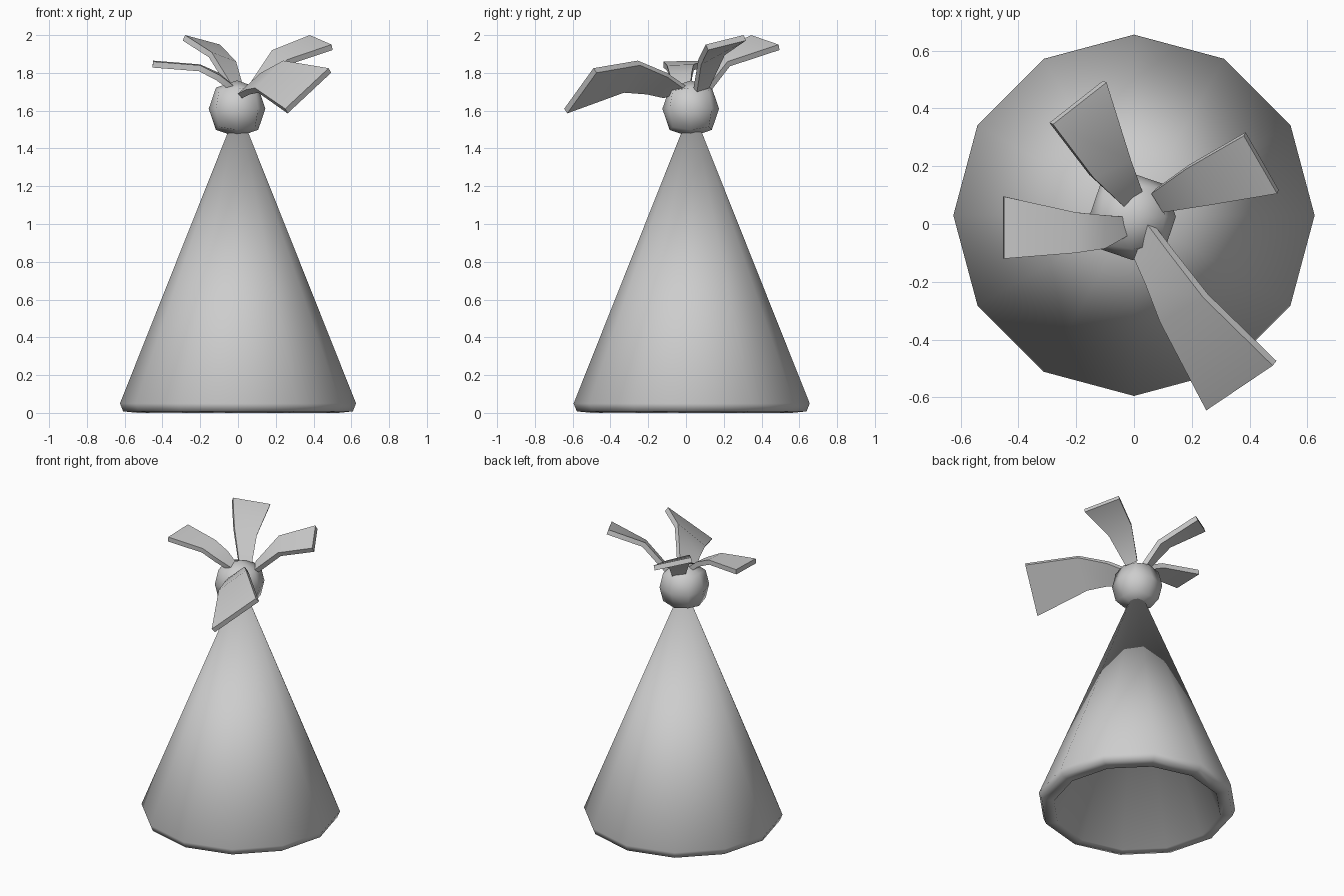
import bpy, bmesh, math
from mathutils import Vector

default = bpy.data.objects.get("Cube")
if default:
    bpy.data.objects.remove(default)

grey = bpy.data.materials.new("plain_grey")
grey.use_nodes = True
colour = (0.61, 0.61, 0.61, 1)
grey.diffuse_color = colour
grey.node_tree.nodes["Principled BSDF"].inputs["Base Color"].default_value = colour


def finish(name, bm, angle, location=(0, 0, 0), thickness=0):
    mesh = bpy.data.meshes.new(name)
    bm.to_mesh(mesh)
    bm.free()
    mesh.materials.append(grey)
    obj = bpy.data.objects.new(name, mesh)
    obj.location = location
    bpy.context.collection.objects.link(obj)
    bpy.ops.object.select_all(action='DESELECT')
    obj.select_set(True)
    bpy.context.view_layer.objects.active = obj
    if thickness:
        solid = obj.modifiers.new("thickness", 'SOLIDIFY')
        solid.thickness = thickness
        solid.offset = -1
        bpy.ops.object.modifier_apply(modifier=solid.name)
    bpy.ops.object.shade_smooth_by_angle(angle=math.radians(angle))


# Hollow twelve-sided cone: outer wall, bevelled rim and inner wall,
# each wall closing in a single smooth point
SIDES = 12
profile = [(0, 1.62), (0.625, 0.05), (0.608, 0.008), (0.53, 0), (0, 1.37)]
bm = bmesh.new()
rings = []
for radius, z in profile:
    angles = [math.tau * i / SIDES for i in range(SIDES if radius else 1)]
    rings.append([bm.verts.new((radius * math.cos(a), radius * math.sin(a), z)) for a in angles])
for upper, lower in zip(rings, rings[1:]):
    for i in range(SIDES):
        j = (i + 1) % SIDES
        corners = [upper[i % len(upper)], lower[i % len(lower)],
                   lower[j % len(lower)], upper[j % len(upper)]]
        bm.faces.new(list(dict.fromkeys(corners)))
bmesh.ops.recalc_face_normals(bm, faces=bm.faces)
finish("hollow_cone", bm, 85, (0, 0.03, 0))

# Faceted ball at the tip: a subdivided cube rounded out,
# with its edges and corners left slightly proud
bm = bmesh.new()
bmesh.ops.create_cube(bm, size=1)
bmesh.ops.subdivide_edges(bm, edges=bm.edges[:], cuts=1, use_grid_fill=True)
for v in bm.verts:
    axes = sum(abs(c) > 0.1 for c in v.co)
    v.co = v.co.normalized() * (0.142 + 0.008 * axes)
finish("tip_ball", bm, 60, (-0.005, 0.025, 1.61))

# Curved blades: pairs of edge points from the tip to the root
blades = {
    "left_back_blade": [
        ((0.38, 0.305, 2.0), (0.495, 0.105, 1.95)),
        ((0.18, 0.19, 1.92), (0.26, 0.065, 1.87)),
        ((0.06, 0.105, 1.74), (0.1, 0.04, 1.72))],
    "right_back_blade": [
        ((-0.28, 0.345, 2.0), (-0.095, 0.49, 1.95)),
        ((-0.14, 0.16, 1.91), (-0.01, 0.22, 1.86)),
        ((-0.035, 0.06, 1.74), (0.03, 0.11, 1.72))],
    "right_blade": [
        ((-0.45, 0.095, 1.865), (-0.45, -0.12, 1.86)),
        ((-0.2, 0.04, 1.845), (-0.2, -0.1, 1.84)),
        ((-0.1, 0.03, 1.8), (-0.1, -0.085, 1.79)),
        ((-0.03, 0.025, 1.74), (-0.02, -0.04, 1.73))],
    "left_front_blade": [
        ((0.48, -0.49, 1.825), (0.25, -0.645, 1.61)),
        ((0.24, -0.255, 1.865), (0.09, -0.34, 1.72)),
        ((0.12, -0.1, 1.8), (0.04, -0.21, 1.71)),
        ((0.045, 0, 1.73), (0, -0.12, 1.69))],
}
for name, sections in blades.items():
    bm = bmesh.new()
    rows = [[bm.verts.new(Vector(p)) for p in pair] for pair in sections]
    for (a, b), (c, d) in zip(rows, rows[1:]):
        bm.faces.new((a, b, d, c))
    bm.normal_update()
    if sum(f.normal.z for f in bm.faces) < 0:
        bmesh.ops.reverse_faces(bm, faces=bm.faces[:])
    finish(name, bm, 50, thickness=0.032)
